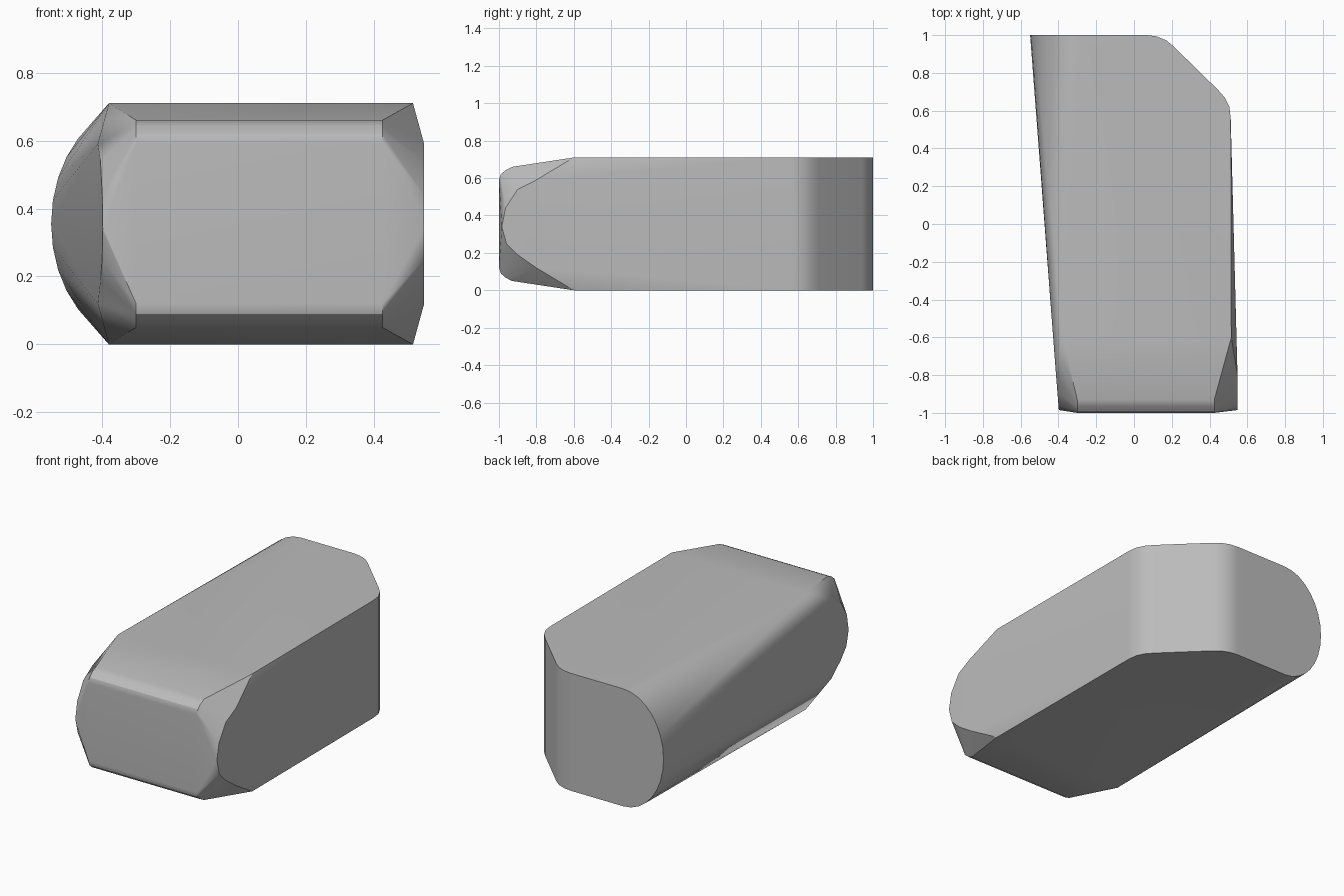
import bpy, bmesh, math

cube = bpy.data.objects.get("Cube")
if cube:
    bpy.data.objects.remove(cube, do_unlink=True)

HEIGHT = 0.71
MID = HEIGHT / 2

grey = bpy.data.materials.new("neutral_grey")
grey.use_nodes = True
colour = (0.5, 0.5, 0.5, 1)
grey.diffuse_color = colour
grey.node_tree.nodes["Principled BSDF"].inputs["Base Color"].default_value = colour

points = []

# Rounded half-ellipse edge on the back end
for i in range(17):
    a = math.pi * i / 16
    points.append((-0.28 - 0.27 * math.sin(a), 1, MID + MID * math.cos(a)))

# Upright back corner with a softened diagonal cut, then the straight side
outline = [(0.07, 1), (0.12, 0.993), (0.17, 0.973), (0.21, 0.94), (0.445, 0.71),
           (0.48, 0.67), (0.505, 0.62), (0.512, 0.56), (0.515, -0.6), (-0.38, -0.6)]
for x, y in outline:
    points += [(x, y, 0), (x, y, HEIGHT)]

# Rounded nose edge, bulging out on both sides
nose = [(-0.8, 0.59), (-0.9, 0.54), (-0.965, 0.44), (-0.985, 0.34),
        (-0.96, 0.25), (-0.9, 0.19), (-0.8, 0.12)]
for y, z in nose:
    points += [(0.548, y, z), (-0.398 - 0.08 * (y + 0.985), y, z)]

# Softened top and bottom lips of the front face
lip = [(-0.93, 0.05), (-0.965, 0.068), (-0.99, 0.09), (-1, 0.12)]
for y, z in lip:
    for x in (-0.3, 0.425):
        points += [(x, y, z), (x, y, HEIGHT - z)]

# Closed convex body
bm = bmesh.new()
for p in points:
    bm.verts.new(p)
hull = bmesh.ops.convex_hull(bm, input=bm.verts)
loose = {v for v in hull["geom_interior"] + hull["geom_unused"]
         if isinstance(v, bmesh.types.BMVert) and not v.link_faces}
bmesh.ops.delete(bm, geom=list(loose), context="VERTS")
bmesh.ops.dissolve_limit(bm, angle_limit=math.radians(1), verts=bm.verts, edges=bm.edges)
bmesh.ops.recalc_face_normals(bm, faces=bm.faces)

mesh = bpy.data.meshes.new("rounded_block")
bm.to_mesh(mesh)
bm.free()
mesh.materials.append(grey)
block = bpy.data.objects.new("rounded_block", mesh)
bpy.context.collection.objects.link(block)

# Soft curves with crisp outer edges
bpy.ops.object.select_all(action="DESELECT")
block.select_set(True)
bpy.context.view_layer.objects.active = block
bpy.ops.object.shade_smooth_by_angle(angle=math.radians(30))
weighted = block.modifiers.new("even_shading", "WEIGHTED_NORMAL")
weighted.keep_sharp = True
